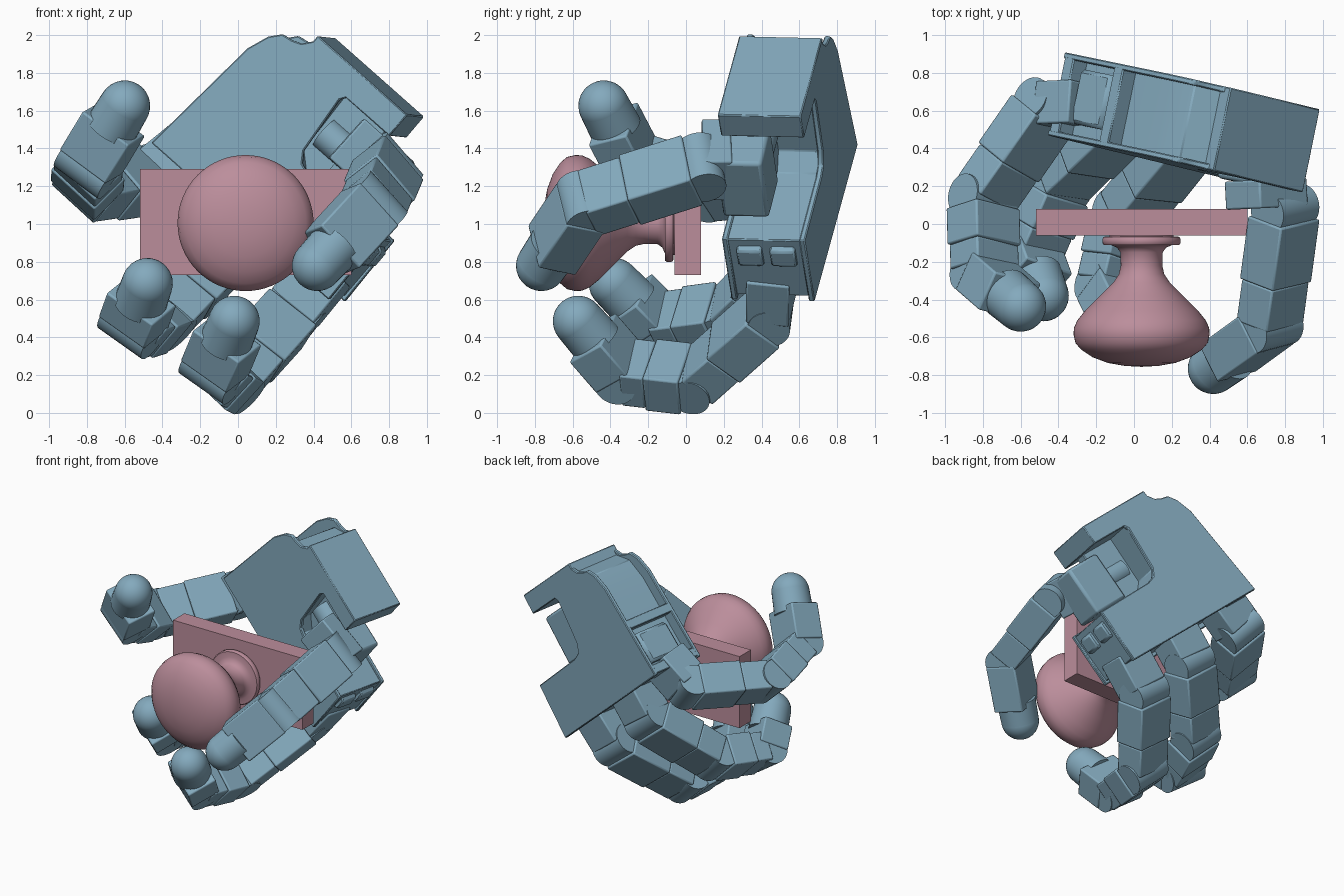
import bpy, bmesh, math
from mathutils import Vector as V, Matrix

if "Cube" in bpy.data.objects:
    bpy.data.objects.remove(bpy.data.objects["Cube"])

def material(name, col):
    m = bpy.data.materials.new(name)
    m.diffuse_color = col
    m.use_nodes = True
    m.node_tree.nodes["Principled BSDF"].inputs["Base Color"].default_value = m.diffuse_color
    return m

BLUE = material("steel_blue", (0.23, 0.40, 0.51, 1))
PINK = material("dusty_pink", (0.50, 0.27, 0.33, 1))

def finish(name, bm, mat, bevel=0.0, segs=2):
    bmesh.ops.recalc_face_normals(bm, faces=bm.faces)
    me = bpy.data.meshes.new(name)
    bm.to_mesh(me)
    bm.free()
    ob = bpy.data.objects.new(name, me)
    bpy.context.collection.objects.link(ob)
    me.materials.append(mat)
    if bevel:
        b = ob.modifiers.new("bevel", 'BEVEL')
        b.width, b.segments, b.limit_method = bevel, segs, 'ANGLE'
    bpy.ops.object.select_all(action='DESELECT')
    ob.select_set(True)
    bpy.context.view_layer.objects.active = ob
    bpy.ops.object.shade_smooth_by_angle(angle=math.radians(35))
    return ob

def frame(c, z, x):
    # orthonormal frame: z along the link, x along the hinge
    z = z.normalized()
    x = (x - z * x.dot(z)).normalized()
    y = z.cross(x)
    return Matrix.Translation(c) @ Matrix((x, y, z)).transposed().to_4x4()

def block(name, mat4, size, mat=BLUE, bevel=0.01):
    bm = bmesh.new()
    bmesh.ops.create_cube(bm, size=1)
    bmesh.ops.scale(bm, vec=size, verts=bm.verts)
    bmesh.ops.transform(bm, matrix=mat4, verts=bm.verts)
    return finish(name, bm, mat, bevel)

def rod(name, mat4, r1, r2, depth):
    bm = bmesh.new()
    bmesh.ops.create_cone(bm, cap_ends=True, segments=32, radius1=r1, radius2=r2, depth=depth)
    bmesh.ops.transform(bm, matrix=mat4, verts=bm.verts)
    return finish(name, bm, BLUE)

# Palm frame: w across the hand, u toward the wrist, d from front to back
O = V((-0.46, 0.47, 1.43))
W = V((0.74, -0.18, -0.655))
U = V((0.64, -0.13, 0.755))
D = V((0.09, 0.44, -0.01))
def palm_pt(w, u, t):
    return O + W * w + U * u + D * t

def slab(name, pts, t0, t1, bevel=0.006):
    bm = bmesh.new()
    a = [bm.verts.new(palm_pt(w, u, t0)) for w, u in pts]
    b = [bm.verts.new(palm_pt(w, u, t1)) for w, u in pts]
    bm.faces.new(a)
    bm.faces.new(b)
    for i in range(len(pts)):
        j = (i + 1) % len(pts)
        bm.faces.new((a[i], a[j], b[j], b[i]))
    return finish(name, bm, BLUE, bevel, 1)

# Palm plates, core and wrist block
plate = [(0, 0), (1.27, 0), (1.26, 0.42), (0.76, 0.43), (0.69, 0.45), (0.65, 0.51),
         (0.62, 0.84), (0.66, 0.9), (0.66, 0.98), (0.31, 0.98), (0.27, 0.93), (0.22, 0.91),
         (0.16, 0.90), (0.11, 0.84), (0.066, 0.72)]
slab("palm_front_plate", plate, 0, 0.07)
slab("palm_back_plate", plate, 0.93, 1.0)
core = [(0.10, 0.04), (1.25, 0.02), (1.25, 0.41), (0.72, 0.42), (0.63, 0.5), (0.61, 0.95),
        (0.32, 0.95), (0.2, 0.86), (0.15, 0.7)]
slab("palm_core", core, 0.04, 0.96)
slab("wrist_block", [(0.31, 0.87), (0.95, 0.87), (0.95, 1.02), (0.31, 1.02)], 0, 1)
# Ribs and motor showing in the open index edge
for i, u in enumerate((0.01, 0.38)):
    slab(f"edge_rib_{i}", [(u * 0.09, u), (0.2, u), (0.2, u + 0.07), (0.007 + u * 0.09, u + 0.07)], 0.04, 0.96)
slab("edge_motor", [(0.04, 0.1), (0.2, 0.1), (0.2, 0.34), (0.06, 0.34)], 0.2, 0.85, 0.02)
# Two bumps on the thumb-side edge
for i, t in enumerate((0.16, 0.56)):
    slab(f"side_bump_{i}", [(1.22, 0.22), (1.28, 0.25), (1.28, 0.35), (1.22, 0.38)], t, t + 0.3, 0.01)

def link(name, a, b, hinge, width=0.32, thick=0.235, start=0.05, end=0.03):
    d = (b - a).normalized()
    L = (b - a).length
    n = L - end - start
    mid = a + d * (start + n / 2)
    # lower shell, raised cover and hinge barrel
    block(name + "_shell", frame(mid - d * n * 0.2, d, hinge), (width, thick, n * 0.6))
    block(name + "_cover", frame(mid + d * n * 0.3, d, hinge), (width * 0.95, thick * 0.92, n * 0.4))
    block(name + "_spine", frame((a + b) / 2, d, hinge), (width * 0.8, thick * 0.8, L))
    h = (hinge - d * hinge.dot(d)).normalized()
    rod(name + "_hinge", frame(a, h, d), thick * 0.48, thick * 0.48, width * 0.92)

def fingertip(name, a, tip, hinge, r=0.135):
    d = (tip - a).normalized()
    L = (tip - a).length
    body = L - 0.12
    h = (hinge - d * hinge.dot(d)).normalized()
    rod(name + "_hinge", frame(a, h, d), 0.113, 0.113, 0.295)
    block(name + "_body", frame(a + d * (body / 2 + 0.01), d, hinge), (0.31, 0.225, body - 0.02))
    rod(name + "_collar", frame(tip - d * 0.08, d, hinge), 0.14, r, 0.16)
    bm = bmesh.new()
    bmesh.ops.create_uvsphere(bm, u_segments=32, v_segments=16, radius=r)
    bmesh.ops.transform(bm, matrix=frame(tip, d, hinge), verts=bm.verts)
    finish(name + "_pad", bm, BLUE)

# Three fingers: edge position, joints, fingertip
HINGE = V((0.72, -0.15, -0.67))
fingers = {
    "upper_finger": (0.14, (-0.46, 0.62, 1.24), (-0.80, 0.13, 1.19), (-0.79, -0.27, 1.31), (-0.60, -0.435, 1.625)),
    "middle_finger": (0.63, (-0.06, 0.55, 0.86), (-0.40, 0.21, 0.51), (-0.56, -0.16, 0.46), (-0.48, -0.38, 0.685)),
    "lower_finger": (1.12, (0.28, 0.45, 0.53), (-0.04, 0.05, 0.175), (-0.13, -0.34, 0.22), (-0.02, -0.57, 0.485)),
}
for name, (w, *pts) in fingers.items():
    base = palm_pt(w, 0.1, 0.45)
    p = [V(q) for q in pts]
    d = p[0] - base
    block(name + "_mount", frame(base + d * 0.45, d, HINGE), (0.29, 0.23, d.length * 0.9))
    link(name + "_near", p[0], p[1], HINGE)
    link(name + "_mid", p[1], p[2], HINGE)
    fingertip(name, p[2], p[3], HINGE)

# Thumb with its motor toward the front of the palm notch
T_HINGE = V((0.65, 0.17, -0.75))
t0, t1, tip = V((0.80, 0.08, 1.30)), V((0.715, -0.55, 1.10)), V((0.42, -0.765, 0.78))
block("thumb_motor", frame(palm_pt(0.97, 0.64, 0.25), -D, W), (0.30, 0.38, 0.25), bevel=0.02)
slab("thumb_notch_panel", [(0.6, 0.42), (0.9, 0.42), (0.9, 0.88), (0.6, 0.88)], 0.25, 0.45)
rod("thumb_shaft", frame(palm_pt(0.78, 0.64, 0.3), W, U), 0.09, 0.09, 0.26)
block("thumb_bracket", frame(V((0.70, 0.16, 1.34)), V((0.05, -1, 0)), W), (0.34, 0.28, 0.15))
link("thumb_near", t0, t1, T_HINGE)
fingertip("thumb", t1, tip, T_HINGE)

# Held object: back plate and turned knob
block("knob_plate", Matrix.Translation((0.04, 0.01, 1.01)), (1.12, 0.14, 0.56), PINK, 0)
profile = [(0, -0.05), (0.17, -0.05), (0.17, -0.065), (0.20, -0.068), (0.207, -0.08), (0.207, -0.10),
           (0.20, -0.11), (0.16, -0.112), (0.13, -0.125), (0.112, -0.15), (0.11, -0.22), (0.12, -0.265),
           (0.15, -0.31), (0.22, -0.38), (0.30, -0.46), (0.34, -0.51), (0.358, -0.55), (0.36, -0.585),
           (0.35, -0.63), (0.32, -0.665), (0.26, -0.705), (0.18, -0.735), (0.09, -0.751), (0, -0.756)]
bm = bmesh.new()
vs = [bm.verts.new((0.04 + r, y, 1.005)) for r, y in profile]
es = [bm.edges.new(e) for e in zip(vs, vs[1:])]
bmesh.ops.spin(bm, geom=vs + es, cent=(0.04, 0, 1.005), axis=(0, 1, 0), angle=math.tau, steps=64)
bmesh.ops.remove_doubles(bm, verts=bm.verts, dist=0.0005)
finish("knob", bm, PINK)
